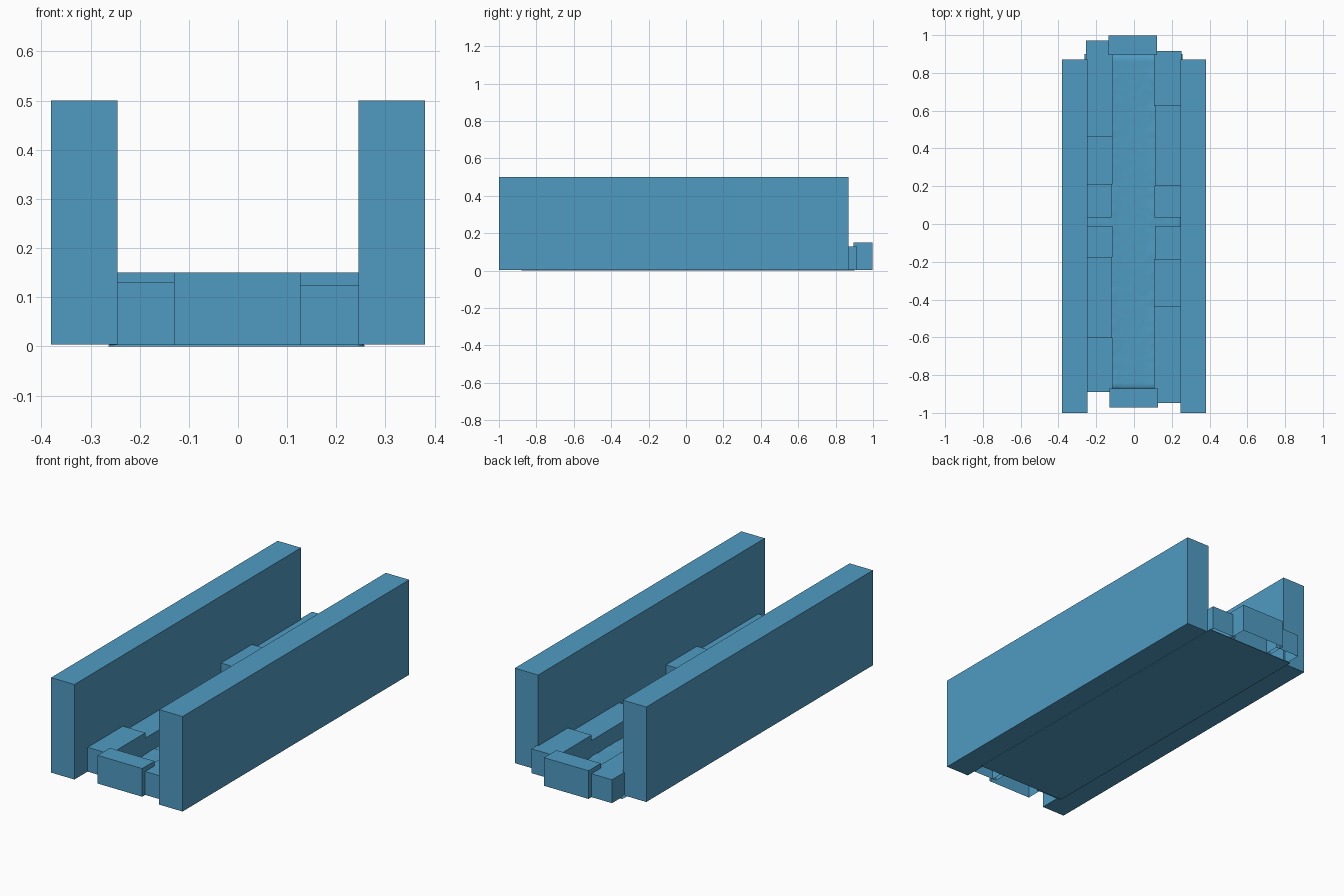
import bpy, bmesh, random
from mathutils import Vector

if "Cube" in bpy.data.objects:
    bpy.data.objects.remove(bpy.data.objects["Cube"])

random.seed(4)
blue = bpy.data.materials.new("blue")
blue.diffuse_color = (0.08, 0.33, 0.545, 1)
blue.use_nodes = True
blue.node_tree.nodes["Principled BSDF"].inputs["Base Color"].default_value = blue.diffuse_color


def finish(bm, name):
    mesh = bpy.data.meshes.new(name)
    bm.to_mesh(mesh)
    bm.free()
    mesh.materials.append(blue)
    ob = bpy.data.objects.new(name, mesh)
    bpy.context.collection.objects.link(ob)
    return ob


def box(name, x0, x1, y0, y1, z0, z1, open_base=False):
    """Axis-aligned block from its limits."""
    bm = bmesh.new()
    bmesh.ops.create_cube(bm, size=1)
    size = Vector((x1 - x0, y1 - y0, z1 - z0))
    mid = Vector((x0 + x1, y0 + y1, z0 + z1)) / 2
    for v in bm.verts:
        v.co = Vector(a * b for a, b in zip(v.co, size)) + mid
    if open_base:
        bm.normal_update()
        base = [f for f in bm.faces if f.normal.z < -0.5]
        bmesh.ops.delete(bm, geom=base, context='FACES')
    return finish(bm, name)


# Tall side walls
box("left_wall", -0.38, -0.245, -1, 0.87, 0.004, 0.5)
box("right_wall", 0.245, 0.38, -1, 0.87, 0.004, 0.5)

# One row of edging stones; the other row is the same set turned half round
CX, CY = -0.004, 0.0125
stones = [  # x0, x1, y0, y1, height
    (-0.26, -0.115, -0.89, -0.60, 0.13),
    (-0.255, -0.118, -0.60, -0.175, 0.10),
    (-0.255, -0.113, -0.175, -0.01, 0.08),
    (-0.255, -0.118, 0.035, 0.21, 0.09),
    (-0.255, -0.114, 0.21, 0.465, 0.15),
    (-0.253, -0.113, 0.465, 0.972, 0.125),
    (-0.130, 0.127, -0.972, -0.87, 0.15),
]
for i, (x0, x1, y0, y1, h) in enumerate(stones):
    part = "end_stone" if i == 6 else f"edge_stone_{i + 1}"
    box(part + "_a", x0, x1, y0, y1, 0.003, h, True)
    box(part + "_b", 2 * CX - x1, 2 * CX - x0,
        2 * CY - y1, 2 * CY - y0, 0.003, h, True)

# Thin bed with a flat base, slightly ragged along the stones
bm = bmesh.new()
bmesh.ops.create_grid(bm, x_segments=26, y_segments=90, size=1)
for v in bm.verts:
    gx, gy = v.co.x, v.co.y
    rim = abs(gx) > 0.99 or abs(gy) > 0.99
    rough = 0.006 if 0.33 < abs(gx) < 0.55 else 0.001
    z = 0.003 if rim else 0.013 + random.uniform(0, rough)
    v.co = (gx * 0.26 - 0.003, gy * 0.89 + 0.01, z)
rim_edges = [e for e in bm.edges if e.is_boundary]
for v in bmesh.ops.extrude_edge_only(bm, edges=rim_edges)["geom"]:
    if isinstance(v, bmesh.types.BMVert):
        v.co.z = 0
bmesh.ops.holes_fill(bm, edges=[e for e in bm.edges if e.is_boundary], sides=0)
bmesh.ops.recalc_face_normals(bm, faces=bm.faces[:])
bed = finish(bm, "bed")
for p in bed.data.polygons:
    p.use_smooth = len(p.vertices) == 4
